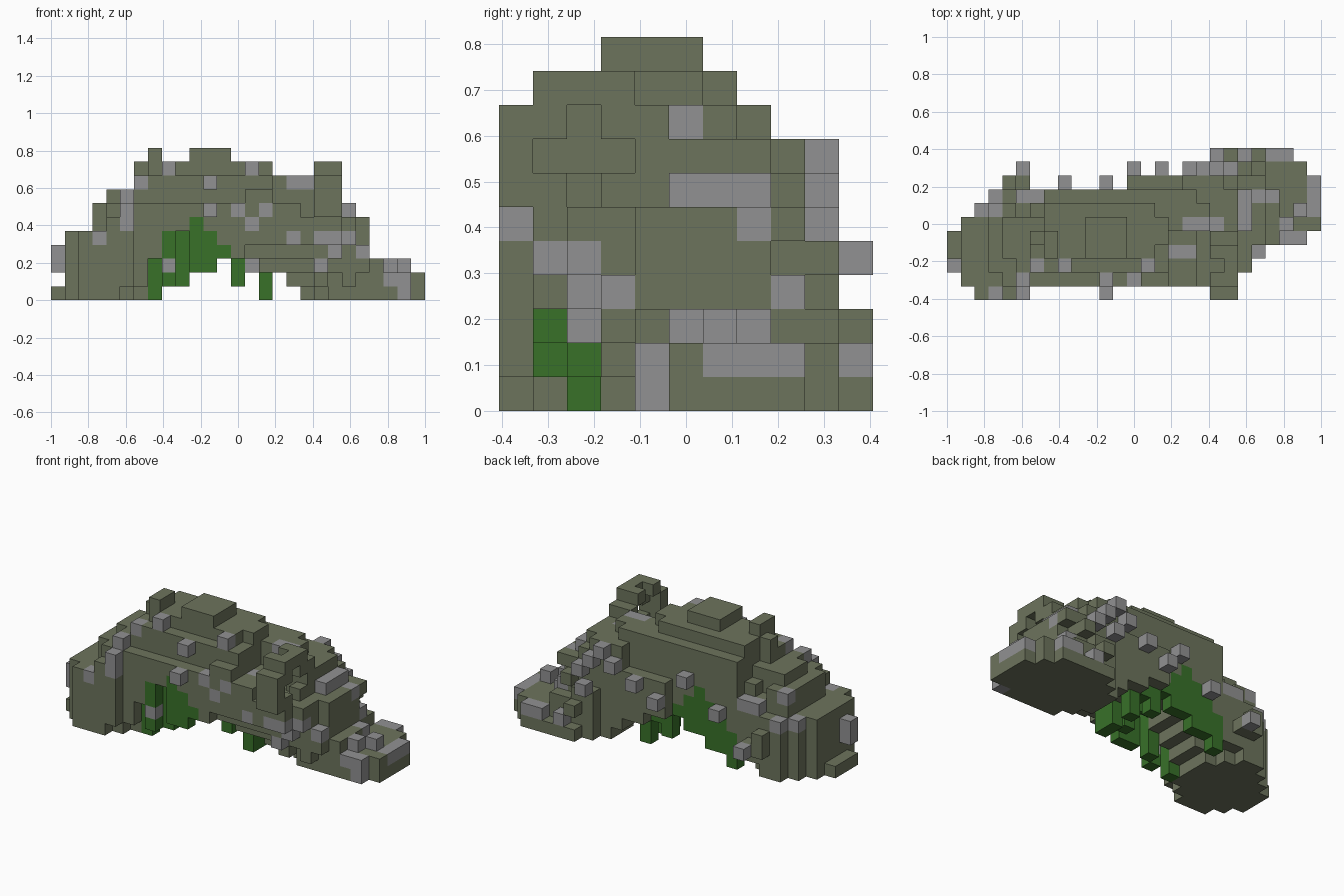
import bpy, bmesh, random
from mathutils import Vector

random.seed(7)
if "Cube" in bpy.data.objects:
    bpy.data.objects.remove(bpy.data.objects["Cube"], do_unlink=True)

NX, NY, NZ = 27, 11, 11
S = 2 / NX                       # block edge length
DIRS = [Vector(d) for d in ((1, 0, 0), (-1, 0, 0), (0, 1, 0), (0, -1, 0), (0, 0, 1), (0, 0, -1))]

# Extent of each rock layer, bottom to top: first and last x block, first and last y block
LAYERS = [(0, 26, 0, 10), (1, 26, 0, 9), (1, 23, 0, 9), (1, 22, 0, 9), (1, 22, 0, 8), (3, 22, 1, 8),
          (3, 21, 1, 8), (4, 20, 2, 8), (6, 18, 2, 7), (6, 15, 3, 6), (10, 12, 3, 5)]
# Arch ceiling and lowest vine block, by x block starting at FIRST
FIRST = 7
CEILING = [3, 5, 5, 6, 5, 4, 3, 3, 2, 2, 1]
VINE_LOW = [0, 1, 1, 2, 2, 3, 1, 2, 0, 2, 1]


def material(name, rgb):
    m = bpy.data.materials.new(name)
    m.use_nodes = True
    m.diffuse_color = (*rgb, 1)
    m.node_tree.nodes["Principled BSDF"].inputs["Base Color"].default_value = (*rgb, 1)
    return m


def plan(i, j, reach=0):
    """Outline of the whole arch from above, with its slanted ends."""
    low = max(2 - i, 1 if i > 5 else 0, min(4, i - 19))
    if i == NX - 1:
        low = 5
    if i < 6:
        high = min(i + 4, 7 + reach)
    elif i < 13:
        high = 7
    elif i < 19:
        high = 8
    else:
        high = min(10, 34 - i)
    return low <= j <= high


def ceiling(i, j):
    """Height of the opening: arched at both edges, stairs on the inside."""
    n = i - FIRST
    if not 0 <= n < len(CEILING):
        return 0
    return min(n + 1, CEILING[n]) if 2 < j < 6 else CEILING[n]


def is_rock(i, j, k):
    i0, i1, j0, j1 = LAYERS[k]
    if not (i0 <= i <= i1 and j0 <= j <= j1 and plan(i, j)) or k < ceiling(i, j):
        return False
    # Eight-sided feet, and layers with their corners knocked off
    if k == 0:
        if i < FIRST:
            return 6 - i + min(j, 7 - j) >= 2
        return i - 18 + min(j - 4, 10 - j) >= 2 and j >= 4
    if k < 10 and min(i - i0, i1 - i) + min(j - j0, j1 - j) < 1:
        return False
    # Narrow right end
    if 2 <= k <= 6 and i > 18 and i1 - i + min(j - 3, 8 - j) < 1:
        return False
    # Back of the left leg and of the arch slopes, front of the right leg is undercut
    if (i < FIRST and j > 9 - k * 0.55) or (i >= 14 and j < 5 - k) or (i < 17 and j > 7 and k > 5):
        return False
    # Room around the ring
    return not (j <= 4 and (i >= 18 and k >= 6 or i >= 16 and k >= 7))


cells = {(i, j, k): "rock" for i in range(NX) for j in range(NY) for k in range(NZ) if is_rock(i, j, k)}

# Small peak
for j in (3, 4):
    cells[7, j, 10] = "rock"

# Upright ring with a cross-shaped hole, hollowed and notched on its inner side
for i in (19, 20):
    for dj in range(-2, 3):
        for dk in range(-2, 3):
            a, b = abs(dj), abs(dk)
            if (max(a, b) == 2 and a + b < 4) or (a == b == 1 and i == 20):
                cells[i, 2 + dj, 7 + dk] = "rock"
del cells[19, 2, 9]

# Vines hanging along the front and back edges of the arch
for n, (top, low) in enumerate(zip(CEILING, VINE_LOW)):
    front = 4 if n > 5 else 2 if n in (0, 2) else 1
    for j in range(1, 8):
        if j in (front, 7):
            length = top - low
        elif j == 6 or (n > 4 and j > 3):
            length = random.choice((0, 1, 1, 2))
        else:
            length = 0
        for k in range(max(low, top - length), top):
            cells.setdefault((FIRST + n, j, k), "vine")


def allowed(p):
    i, j, k = p
    i0, i1 = LAYERS[min(k, NZ - 1)][:2]
    hole = 16 <= i <= 21 and j <= 4 and k > 5
    return i0 <= i <= i1 and k < NZ - 1 and plan(i, j, 2) and not hole and k >= ceiling(i, j)


# Rough bumps on the outside, with a few stones on the back
for c in sorted(c for c, kind in cells.items() if kind == "rock"):
    for d in DIRS[:5]:
        p = tuple(int(v) for v in Vector(c) + d)
        i, j, k = p
        if p in cells or not allowed(p) or not 1 <= k <= 7 or i < 2:
            continue
        if i > 12 and j < 3 and k < 4:
            continue
        back = i < 8 and j >= 5
        rough = back or (13 <= i <= 21 and j <= 4 and k <= 4)
        r = random.random()
        if r < (0.28 if rough else 0.06):
            cells[p] = "rock"
        elif r > 0.88 and (d.y > 0 or back):
            cells[p] = "stone"

# Stones that stand out along the edges
STONES = [(0, 2, 2), (0, 2, 3), (8, 8, 4), (11, 8, 6), (13, 9, 4), (15, 9, 5), (17, 9, 6), (18, 9, 7),
          (19, 10, 4), (21, 10, 1), (23, 10, 1), (11, 0, 6), (24, 5, 2), (25, 6, 2), (5, 9, 2),
          (5, 0, 5), (20, 2, 3), (19, 2, 2)]
for c in STONES:
    cells[c] = "stone"
cells[5, 8, 2] = "rock"

# Stones set on the first block met from the front (x, z), the +x end (y, z) and above (x, y)
FRONT = [(8, 9), (5, 6), (6, 8), (3, 4), (11, 8), (14, 9), (17, 8), (13, 6), (15, 6), (14, 5), (17, 4),
         (21, 6), (19, 4), (8, 2), (14, 2), (24, 1)]
END = [(5, 8), (6, 6), (7, 6), (7, 5), (9, 5), (9, 6), (1, 4), (2, 4), (3, 3), (5, 2),
       (6, 2), (4, 0), (4, 1), (6, 1), (8, 1)]
ABOVE = [(3, 0), (5, 1), (2, 6), (5, 7), (6, 7), (19, 5), (21, 6), (21, 7), (23, 7), (16, 3), (17, 3), (26, 7)]


def set_stone(line, d):
    """Walk along the line to the first block; put a stone before it, or turn it into one."""
    hit = next((c for c in line if c in cells), None)
    if hit is None or cells[hit] == "stone":
        return
    p = tuple(int(v) for v in Vector(hit) + Vector(d))
    cells[p if allowed(p) else hit] = "stone"


for i, k in FRONT:
    set_stone([(i, j, k) for j in range(NY)], (0, -1, 0))
for j, k in END:
    set_stone([(i, j, k) for i in reversed(range(NX))], (1, 0, 0))
for i, j in ABOVE:
    set_stone([(i, j, k) for k in reversed(range(NZ))], (0, 0, 1))


def build(name, kind, mat):
    """Mesh of the exposed block faces of one kind."""
    bm = bmesh.new()
    verts = {}
    origin = Vector((NX / 2, NY / 2, 0))
    for c, what in cells.items():
        if what != kind:
            continue
        centre = Vector(c) + Vector((0.5, 0.5, 0.5))
        for d in DIRS:
            if tuple(int(v) for v in Vector(c) + d) in cells:
                continue
            u = Vector((d.y, d.z, d.x))
            w = d.cross(u)
            face = []
            for a, b in ((-1, -1), (1, -1), (1, 1), (-1, 1)):
                key = tuple(round(v) for v in centre + (d + u * a + w * b) / 2)
                if key not in verts:
                    verts[key] = bm.verts.new((Vector(key) - origin) * S)
                face.append(verts[key])
            bm.faces.new(face)
    mesh = bpy.data.meshes.new(name)
    bm.to_mesh(mesh)
    bm.free()
    mesh.materials.append(mat)
    bpy.context.collection.objects.link(bpy.data.objects.new(name, mesh))


build("rock_arch", "rock", material("mossy_rock", (0.152, 0.174, 0.108)))
build("loose_stones", "stone", material("grey_stone", (0.285, 0.285, 0.288)))
build("hanging_vines", "vine", material("vine_green", (0.04, 0.165, 0.022)))
